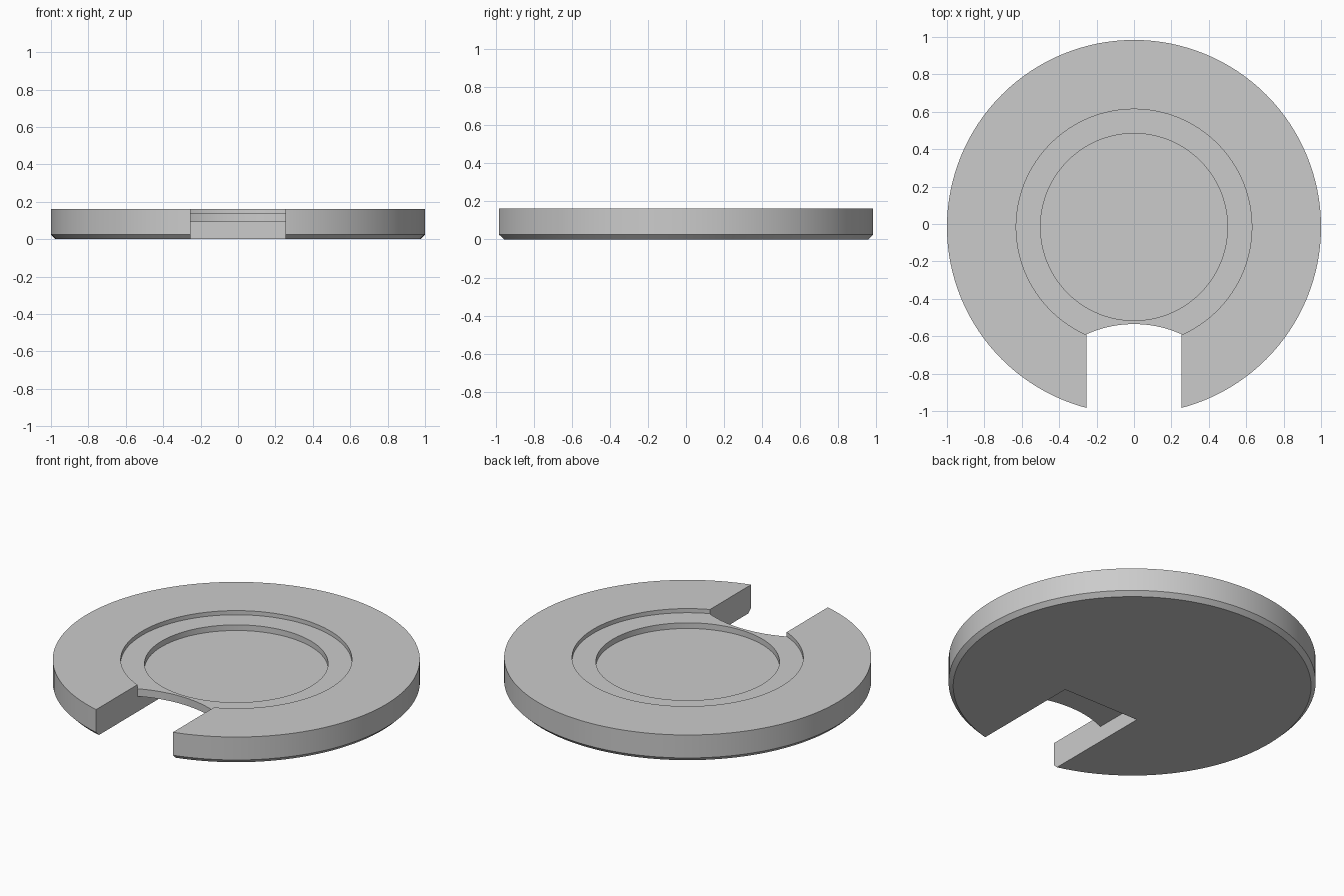
import bpy, bmesh
from math import pi, sin, cos, asin
from mathutils import Vector

cube = bpy.data.objects.get("Cube")
if cube:
    bpy.data.objects.remove(cube, do_unlink=True)

CENTRE_Y = -0.016
TOP, LEDGE, FLOOR, CEILING = 0.163, 0.138, 0.104, 0.093
CHAMFER = 0.025
HALF_SLOT = 0.255
SEGMENTS = 128

grey = bpy.data.materials.new("light grey")
grey.use_nodes = True
colour = (0.6, 0.6, 0.6, 1)
grey.diffuse_color = colour
grey.node_tree.nodes["Principled BSDF"].inputs["Base Color"].default_value = colour


def finish(bm, name):
    bmesh.ops.recalc_face_normals(bm, faces=bm.faces)
    mesh = bpy.data.meshes.new(name)
    bm.to_mesh(mesh)
    bm.free()
    mesh.materials.append(grey)
    obj = bpy.data.objects.new(name, mesh)
    bpy.context.collection.objects.link(obj)
    return obj


def lathe(name, profile):
    """Stack of rings from (radius, height) pairs, capped at both ends."""
    bm = bmesh.new()
    rings = []
    for r, z in profile:
        angles = [2 * pi * i / SEGMENTS for i in range(SEGMENTS)]
        rings.append([bm.verts.new((r * cos(a), CENTRE_Y + r * sin(a), z)) for a in angles])
    for low, high in zip(rings, rings[1:]):
        for i in range(SEGMENTS):
            j = (i + 1) % SEGMENTS
            bm.faces.new((low[i], low[j], high[j], high[i]))
    bm.faces.new(rings[0][::-1])
    bm.faces.new(rings[-1])
    return finish(bm, name)


def prism(name, outline, bottom, top):
    bm = bmesh.new()
    face = bm.faces.new([bm.verts.new((x, y, bottom)) for x, y in outline])
    moved = bmesh.ops.extrude_face_region(bm, geom=[face])["geom"]
    verts = [v for v in moved if isinstance(v, bmesh.types.BMVert)]
    bmesh.ops.translate(bm, verts=verts, vec=Vector((0, 0, top - bottom)))
    obj = finish(bm, name)
    obj.hide_render = True
    return obj


def cut(target, cutter):
    mod = target.modifiers.new("cut", "BOOLEAN")
    mod.operation = "DIFFERENCE"
    mod.solver = "EXACT"
    mod.object = cutter
    bpy.context.view_layer.objects.active = target
    bpy.ops.object.modifier_apply(modifier=mod.name)
    bpy.data.objects.remove(cutter, do_unlink=True)


# Round body with chamfered foot and two stepped recesses
body = lathe("round_base", [
    (1 - CHAMFER, 0), (1, CHAMFER), (1, TOP), (0.63, TOP),
    (0.63, LEDGE), (0.5, LEDGE), (0.5, FLOOR)])

# Front notch, ending in a curved lip
ARC_R, ARC_TIP = 0.618, -0.535
half = asin(HALF_SLOT / ARC_R)
steps = 24
arc = []
for i in range(steps + 1):
    a = half - 2 * half * i / steps
    arc.append((ARC_R * sin(a), ARC_TIP - ARC_R * (1 - cos(a))))
notch = [(-HALF_SLOT, -1.2), (HALF_SLOT, -1.2)] + arc
cut(body, prism("notch_cutter", notch, -0.1, 0.3))

# Pocket running under the lip
pocket = [(-HALF_SLOT, -1.2), (HALF_SLOT, -1.2), (HALF_SLOT, -0.28), (-HALF_SLOT, -0.28)]
cut(body, prism("pocket_cutter", pocket, -0.1, CEILING))

# Smooth round walls, sharp rims
bpy.ops.object.select_all(action="DESELECT")
body.select_set(True)
bpy.context.view_layer.objects.active = body
bpy.ops.object.shade_smooth_by_angle(angle=pi / 6)
